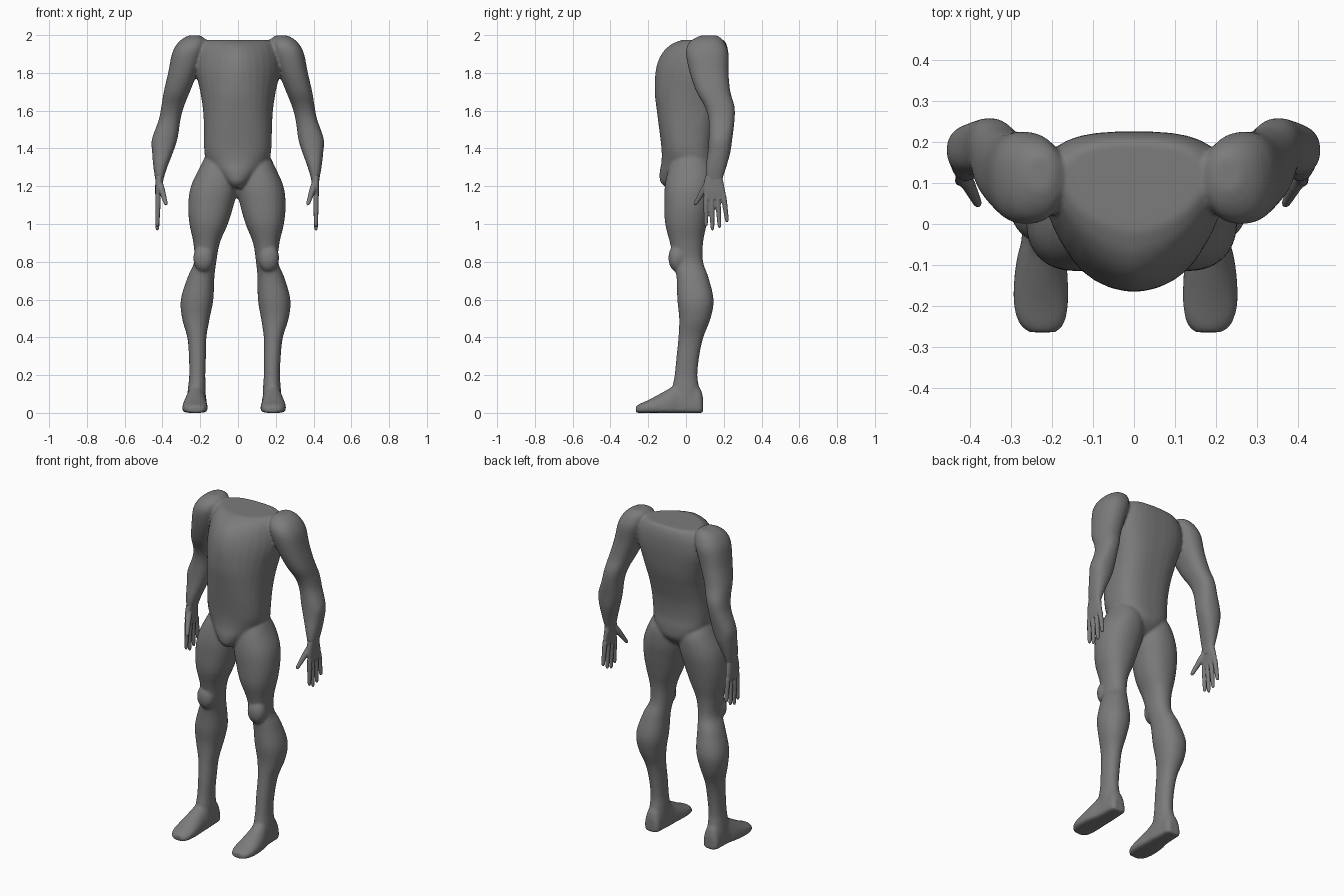
import bpy, bmesh, math
from mathutils import Vector

if "Cube" in bpy.data.objects:
    bpy.data.objects.remove(bpy.data.objects["Cube"])

SEG = 32
skin = bpy.data.materials.new("matte_grey")
skin.diffuse_color = (0.2, 0.2, 0.2, 1)
skin.use_nodes = True
skin.node_tree.nodes["Principled BSDF"].inputs["Base Color"].default_value = skin.diffuse_color


def lean(x, z):
    """Slight sideways shift of the stance towards the feet."""
    return x + min(0.0, -0.021 + 0.014 * z)


def refine(rows, steps=4):
    """Catmull-Rom interpolation between profile rows."""
    out = []
    for i in range(len(rows) - 1):
        p0, p1, p2 = rows[max(i - 1, 0)], rows[i], rows[i + 1]
        p3 = rows[min(i + 2, len(rows) - 1)]
        for k in range(steps):
            t = k / steps
            out.append([0.5 * (2 * b + (c - a) * t + (2 * a - 5 * b + 4 * c - d) * t * t
                               + (3 * b - a - 3 * c + d) * t ** 3)
                        for a, b, c, d in zip(p0, p1, p2, p3)])
    return out + [list(rows[-1])]


def oval(cu, ru, cv, v_low, v_high, n_low=2.2, n_high=2.2):
    """Closed superellipse with separate lower and upper halves."""
    pts = []
    for k in range(SEG):
        a = 2 * math.pi * (k + 0.5) / SEG
        c, s = math.cos(a), math.sin(a)
        n = n_high if s > 0 else n_low
        v = (v_high - cv) if s > 0 else (v_low - cv)
        pts.append((cu + math.copysign(abs(c) ** (2 / n), c) * ru, cv + v * abs(s) ** (2 / n)))
    return pts


def loft(bm, rings, side=1):
    """Skin a closed tube through rings of points."""
    vs = [[bm.verts.new((lean(side * x, z), y, z)) for x, y, z in r] for r in rings]
    faces = [bm.faces.new((vs[0])), bm.faces.new(vs[-1])]
    for a, b in zip(vs, vs[1:]):
        for i in range(len(a)):
            j = (i + 1) % len(a)
            faces.append(bm.faces.new((a[i], a[j], b[j], b[i])))
    bmesh.ops.recalc_face_normals(bm, faces=faces)


def limb(bm, rows, side, n=2.2):
    """Rows: z, outer x, inner x, front y, back y."""
    loft(bm, [[(x, y, z) for x, y in
               oval((o + i) / 2, (o - i) / 2, (f + b) / 2, f, b, n, n)]
              for z, o, i, f, b in refine(rows)], side)


def digit(bm, a, b, r0, r1, side):
    """Tapered round finger from a to b."""
    a, b = Vector(a), Vector(b)
    d = (b - a).normalized()
    u = d.orthogonal().normalized()
    w = d.cross(u)
    stops = [(0, r0), (0.3, r0), (0.6, (r0 + r1) / 2), (0.9, r1), (0.97, r1 * 0.75), (1, r1 * 0.3)]
    loft(bm, [[tuple(a.lerp(b, t) + r * (u * math.cos(k * math.pi / 6) + w * math.sin(k * math.pi / 6)))
               for k in range(12)] for t, r in stops], side)


def finish(name, bm, voxel, repeats):
    """Fuse overlapping volumes into one smooth skin."""
    me = bpy.data.meshes.new(name)
    bm.to_mesh(me)
    bm.free()
    me.materials.append(skin)
    ob = bpy.data.objects.new(name, me)
    bpy.context.collection.objects.link(ob)
    m = ob.modifiers.new("fuse", 'REMESH')
    m.mode, m.voxel_size, m.use_smooth_shade = 'VOXEL', voxel, True
    s = ob.modifiers.new("soften", 'SMOOTH')
    s.factor, s.iterations = 0.5, repeats


# Torso: z, half width, front y, widest y, back y, front roundness
TORSO = [
    (1.975, .17, -.02, .10, .20, 1.7), (1.95, .20, -.08, .10, .215, 1.6),
    (1.90, .22, -.13, .10, .225, 1.6), (1.82, .225, -.16, .09, .225, 1.7),
    (1.70, .20, -.166, .06, .21, 2.0), (1.60, .185, -.155, .03, .185, 2.2),
    (1.50, .18, -.142, .01, .16, 2.3), (1.40, .178, -.13, .00, .15, 2.2),
    (1.33, .165, -.13, .01, .155, 2.0), (1.27, .12, -.14, .01, .15, 2.0),
    (1.22, .075, -.135, .00, .11, 2.0), (1.19, .035, -.10, -.02, .06, 2.0)]

ARM = [
    (1.998, .26, .20, .08, .165), (1.98, .295, .175, .04, .19), (1.95, .325, .17, .01, .21),
    (1.90, .35, .18, .00, .225), (1.80, .37, .215, .02, .225), (1.70, .393, .255, .055, .235),
    (1.62, .406, .287, .10, .257), (1.55, .42, .305, .12, .257), (1.45, .455, .32, .12, .245),
    (1.38, .453, .342, .115, .235), (1.30, .445, .372, .105, .213), (1.24, .435, .39, .105, .195),
    (1.20, .43, .395, .11, .19)]

LEG = [
    (1.37, .165, .04, -.05, .09), (1.30, .20, .00, -.09, .14), (1.20, .245, -.005, -.112, .145),
    (1.10, .258, .017, -.115, .13), (1.00, .25, .047, -.11, .11), (.90, .228, .088, -.085, .09),
    (.80, .222, .105, -.065, .09), (.72, .255, .114, -.05, .118), (.60, .29, .118, -.046, .146),
    (.50, .282, .136, -.036, .13), (.40, .253, .152, -.04, .092), (.30, .243, .153, -.05, .07),
    (.20, .24, .155, -.06, .06), (.14, .245, .152, -.07, .068), (.08, .25, .15, -.07, .075)]

# Foot: y, centre x, half width, top z
FOOT = [
    (.090, .20, .030, .08), (.075, .20, .047, .13), (.03, .20, .050, .17), (-.04, .20, .055, .165),
    (-.08, .205, .060, .135), (-.14, .207, .066, .10), (-.20, .207, .066, .068),
    (-.245, .205, .054, .048), (-.265, .203, .032, .036)]

body = bmesh.new()
loft(body, [[(x, y, z) for x, y in oval(0, w, m, f, b, n, 2.8)]
            for z, w, f, m, b, n in refine(TORSO)])
for side in (-1, 1):
    limb(body, ARM, side, 2.3)
    limb(body, LEG, side)
    loft(body, [[(x, y, z) for x, z in oval(c, w, min(.03, t / 2), 0, t, 4, 2.0)]
                for y, c, w, t in refine(FOOT)], side)
    # Kneecap
    loft(body, [[(x, y, .82 + .075 * math.cos(a)) for x, y in
                 oval(.172, .055 * math.sin(a), -.045, -.045 - .048 * math.sin(a), -.045 + .048 * math.sin(a))]
                for a in [math.pi * k / 12 + .001 for k in range(1, 12)]], side)
finish("body", body, 0.008, 5)

# Hands: palm, thumb and four fingers
PALM = [(1.26, .434, .393, .105, .19), (1.21, .434, .396, .093, .20),
        (1.17, .434, .402, .092, .208), (1.13, .431, .406, .098, .212)]
TIPS = [(.107, .105, .985), (.136, .14, .965), (.167, .178, .978), (.199, .218, 1.01)]
for side, name in ((-1, "right_hand"), (1, "left_hand")):
    hand = bmesh.new()
    limb(hand, PALM, side, 2.6)
    for y0, y1, z1 in TIPS:
        digit(hand, (.418, y0, 1.15), (.420, y1, z1), .014, .0105, side)
    digit(hand, (.41, .115, 1.215), (.374, .045, 1.10), .017, .011, side)
    finish(name, hand, 0.004, 2)
